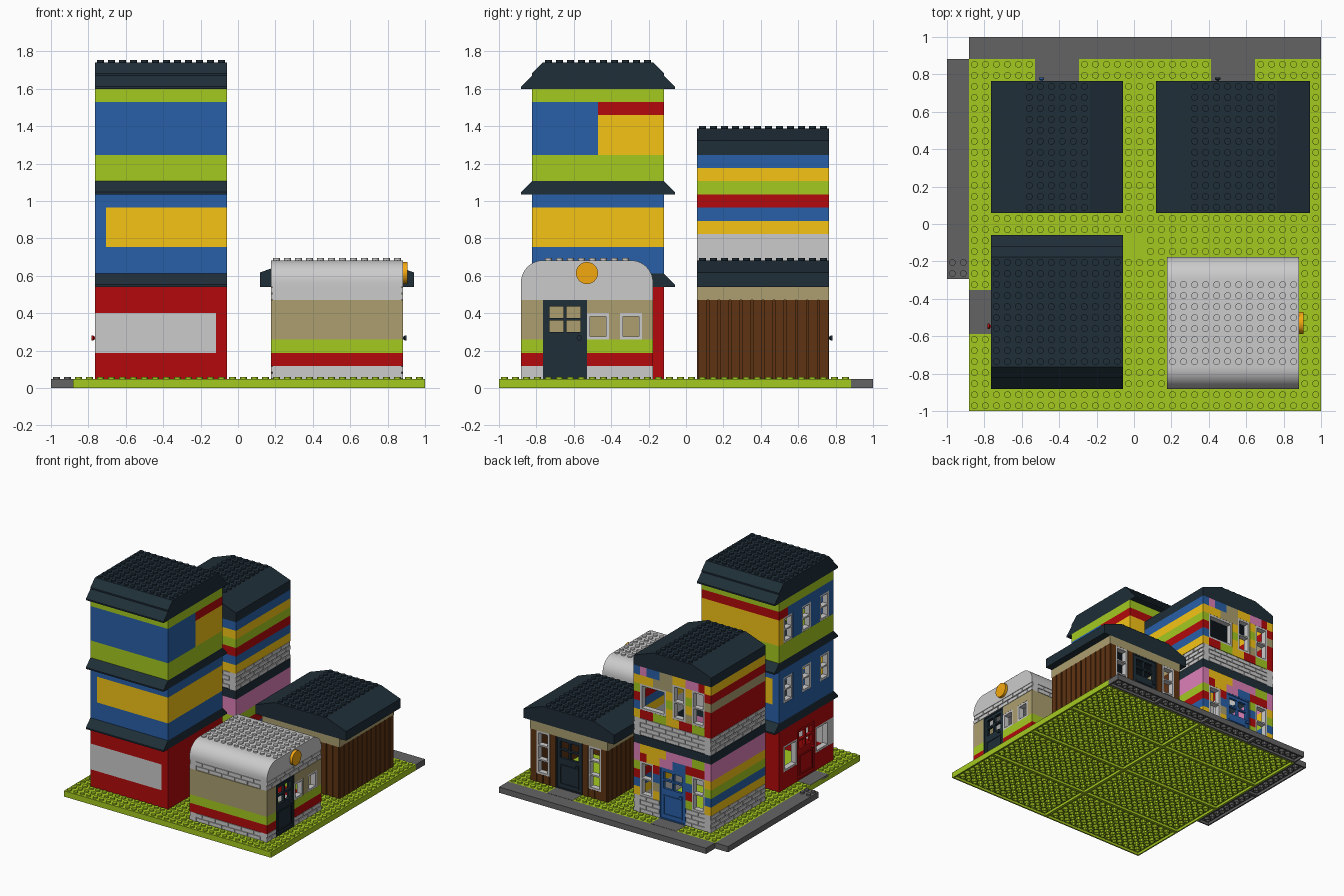
import bpy, bmesh, math, random

if "Cube" in bpy.data.objects:
    bpy.data.objects.remove(bpy.data.objects["Cube"])

random.seed(4)
S = 1 / 17            # one stud pitch in units; everything below is in studs
B = 1.2               # brick height
Z = lambda k: 0.8 + B * k   # height of brick row k above the base
HEX = dict(red='B40A0C', lime='A5CA20', yellow='F5C415', blue='2860A8', dark='1F2E38', grey='BEBEBE',
           road='646464', tan='AC9F70', brown='5F3412', pink='DE80B8', orange='F5A80F', brick='BEBEBE')
parts = {}


def add(key, verts, faces):
    v, f = parts.setdefault(key, ([], []))
    n = len(v)
    v.extend(verts)
    f.extend([[i + n for i in q] for q in faces])


def box(key, x0, x1, y0, y1, z0, z1):
    add(key, [(x, y, z) for x in (x0, x1) for y in (y0, y1) for z in (z0, z1)],
        [(0, 1, 3, 2), (4, 6, 7, 5), (0, 4, 5, 1), (2, 3, 7, 6), (0, 2, 6, 4), (1, 5, 7, 3)])


def lathe(key, c, prof, n, cap=False, face='z+'):
    sg = 1 if face[1] == '+' else -1
    vs = []
    for r, h in prof:
        for i in range(n):
            a, b = r * math.cos(math.tau * i / n), r * math.sin(math.tau * i / n)
            d = {'x': (h * sg, a, b), 'y': (a, h * sg, b), 'z': (a, b, h)}[face[0]]
            vs.append(tuple(p + q for p, q in zip(c, d)))
    fs = [(j * n + i, j * n + (i + 1) % n, (j + 1) * n + (i + 1) % n, (j + 1) * n + i)
          for j in range(len(prof) - 1) for i in range(n)]
    if cap:
        fs.append([(len(prof) - 1) * n + i for i in range(n)])
    add(key, vs, fs)


def prism(key, axis, a0, a1, prof):
    n = len(prof)
    vs = [(a, u, z) if axis == 'x' else (u, a, z) for a in (a0, a1) for u, z in prof]
    fs = [(i, (i + 1) % n, n + (i + 1) % n, n + i) for i in range(n)]
    add(key, vs, fs + [list(range(n)), list(range(n, 2 * n))])


def studs(key, x0, x1, y0, y1, z, skip=()):
    for i in range(x0, x1):
        for j in range(y0, y1):
            x, y = i + .5, j + .5
            if not any(a < x < b and c < y < d for a, b, c, d in skip):
                lathe(key, (x, y, z), [(.3, 0), (.3, .2)], 20, True)


def fbox(key, f, p, u0, u1, z0, z1, d0, d1):
    """Box on a wall face: u along the wall, d outward from plane p."""
    s = 1 if f[1] == '+' else -1
    a, b = sorted((p + s * d0, p + s * d1))
    if f[0] == 'x':
        box(key, a, b, u0, u1, z0, z1)
    else:
        box(key, u0, u1, a, b, z0, z1)


def block(name, f, p, a, b, k, c):
    key, z0, z1 = (name + '_' + c, c), Z(k), Z(k + 1)
    if c == 'brick':      # masonry: two staggered courses with recessed joints
        fbox(key, f, p, a, b, z0, z1, -1, -.12)
        for r in (0, 1):
            u = math.floor(a / 2) * 2 - r
            while u < b:
                l, h = max(u + .07, a), min(u + 1.93, b)
                if h - l > .1:
                    fbox(key, f, p, l, h, z0 + .6 * r + .06, z0 + .6 * r + .54, -.12, 0)
                u += 2
    elif c == 'brown':    # vertical planks
        fbox(key, f, p, a, b, z0, z1, -1, -.15)
        for i in range(round(b - a)):
            fbox(key, f, p, a + i + .07, a + i + .93, z0, z1, -.15, 0)
    else:
        fbox(key, f, p, a, b, z0, z1, -1, 0)


def wall(name, f, p, u0, u1, rows, holes=(), patches=()):
    for k, col in enumerate(rows):
        if not col:
            continue
        hs = [h for h in holes if h[2] <= k < h[3]]
        ps = [q for q in patches if q[2] <= k < q[3]]
        cuts = {u0, u1} | {e for q in hs + ps for e in q[:2]}
        if col == 'mix':
            cuts |= set(range(int(u0) + k % 2 + 1, int(u1), 2))
        cuts = sorted(c for c in cuts if u0 <= c <= u1)
        for a, b in zip(cuts, cuts[1:]):
            m = (a + b) / 2
            if any(h[0] < m < h[1] for h in hs):
                continue
            c = next((q[4] for q in ps if q[0] < m < q[1]), col)
            if c == 'mix':
                c = random.choice(['red', 'lime', 'yellow', 'blue', 'pink', 'tan'])
            block(name, f, p, a, b, k, c)


def grid(key, f, p, u0, u1, z0, z1, nu, nz, e, bar, d0, d1):
    """Border of width e with nu x nz open panes."""
    for i in range(nu + 1):
        w = e if i in (0, nu) else bar
        u = u0 if i == 0 else u1 - e if i == nu else u0 + (u1 - u0) * i / nu - bar / 2
        fbox(key, f, p, u, u + w, z0, z1, d0, d1)
    for i in range(nz + 1):
        w = e if i in (0, nz) else bar
        z = z0 if i == 0 else z1 - e if i == nz else z0 + (z1 - z0) * i / nz - bar / 2
        fbox(key, f, p, u0 + e, u1 - e, z, z + w, d0, d1)


def window(name, f, p, h, nu=1, nz=1):
    grid((name + '_window_frames', 'grey'), f, p, h[0], h[1], Z(h[2]), Z(h[3]), nu, nz, .28, .2, -.8, -.02)


def door(name, f, p, h, c, knob):
    key, (a, b), z0, z1 = (name + '_door', c), h[:2], Z(h[2]), Z(h[3])
    grid(key, f, p, a, b, z0, z1, 1, 1, .18, .1, -1, -.02)
    fbox(key, f, p, a + .18, b - .18, z0 + .18, z0 + 3.9, -.5, -.12)
    grid(key, f, p, a + .18, b - .18, z0 + 3.9, z1 - .18, 2, 2, .4, .25, -.5, -.12)
    grid(key, f, p, a + .5, b - .5, z0 + .6, z0 + 3.4, 1, 1, .2, .2, -.12, -.02)
    c3 = (p, knob, 4.55) if f[0] == 'x' else (knob, p, 4.55)
    lathe(key, c3, [(.12, -.2), (.12, .1), (.24, .12), (.24, .32)], 12, True, f)


def shell(name, color, x0, x1, y0, y1, px, py):
    """Plate with hollow underside, rims and tubes."""
    key, ku = (name, color), (name + '_underside', color)
    box(key, x0, x1, y0, y1, .35, .8)
    for x in range(x0, x1, px):
        for y in range(y0, y1, py):
            X, Y = min(x + px, x1), min(y + py, y1)
            for r in ((x, x + .2, y, Y), (X - .2, X, y, Y), (x, X, y, y + .2), (x, X, Y - .2, Y)):
                box(ku, *r, 0, .35)
            for i in range(x + 1, X):
                for j in range(y + 1, Y):
                    lathe(ku, (i, j, 0), [(.4, .35), (.4, 0), (.3, 0), (.3, .35)], 10)


# Ground: green base, pavement and door paths
paths = [(-9, -5, 13, 15), (7, 11, 13, 15), (-15, -13, -10, -6)]
plots = [(-13, -1, -14, -2), (-13, -1, 1, 13), (3, 15, 1, 13), (3, 15, -15, -3), (-1, 1, -3, -1)]
shell('green_base', 'lime', -15, 17, -17, 15, 16, 8)
studs(('green_base_studs', 'lime'), -15, 17, -17, 15, .8, paths + plots)
shell('back_pavement', 'road', -15, 17, 15, 17, 8, 2)
shell('side_pavement', 'road', -17, -15, -5, 15, 2, 10)
studs(('side_pavement_studs', 'road'), -17, -15, -5, -3, .8)
for q in paths:
    box(('door_paths', 'road'), *q, .5, .83)

# Tall tower, front left; shop side faces -x
lev = ['red'] * 7 + [None] + ['blue'] * 2 + ['yellow'] * 3 + ['blue', None] + ['lime'] * 2 + ['blue'] * 4 + ['lime']
side = [('blue' if c == 'yellow' else c) for c in lev]
rear = lev[:17] + ['yellow'] * 3 + ['red', 'lime']
shop = [(-13, -10, 2, 5), (-6, -3, 2, 5)]
ups = [(u, u + 2, k, k + 3) for k in (10, 17) for u in (-13, -9, -5)]
entry = (-10, -6, 0, 6)
wall('tower_wall', 'x-', -13, -14, -2, side, shop + ups + [entry],
     [(-14, -13, 2, 5, 'grey'), (-4, -2, 17, 20, 'yellow'), (-4, -2, 20, 21, 'red')])
wall('tower_wall', 'x+', -1, -14, -2, lev, (), [(-8, -2, 17, 20, 'yellow'), (-8, -2, 20, 21, 'red')])
wall('tower_wall', 'y-', -14, -12, -2, lev, (), [(-12, -2, 2, 5, 'grey')])
wall('tower_wall', 'y+', -2, -12, -2, rear)
for h in shop:
    window('tower', 'x-', -13, h)
for h in ups:
    window('tower', 'x-', -13, h, 1, 2)
door('tower', 'x-', -13, entry, 'red', -9.3)
for k in (7, 14):
    prism(('tower_ledges', 'dark'), 'x', -13, -1,
          [(-15, Z(k)), (-15, Z(k) + .2), (-14, Z(k + 1)), (-2, Z(k + 1)), (-1, Z(k) + .2), (-1, Z(k))])
z = Z(22)
prism(('tower_roof', 'dark'), 'x', -13, -1,
      [(-15, z), (-15, z + .2), (-14, z + 1.2), (-14, z + 1.4), (-13, z + 2.4),
       (-3, z + 2.4), (-2, z + 1.4), (-2, z + 1.2), (-1, z + .2), (-1, z)])
studs(('tower_roof_studs', 'dark'), -13, -1, -13, -3, Z(24))

# Patchwork house, back left; door faces +y
right = ['brick'] * 2 + ['yellow', 'blue', 'red', 'lime', 'pink', 'pink', 'dark'] + ['brick'] * 2 + \
        ['yellow', 'blue', 'red', 'lime', 'yellow', 'blue']
left = ['brick'] * 2 + ['yellow', 'blue', 'lime', 'yellow', 'pink', 'pink', 'dark'] + ['brick'] * 2 + \
       ['red', 'red', 'red', 'tan', 'red', 'yellow']
front = ['brick'] * 2 + ['mix'] * 6 + ['dark'] + ['brick'] * 2 + ['mix'] * 6
wins = [(-12, -10, 2, 6), (-4, -2, 2, 6), (-6, -2, 12, 15), (-9, -7, 12, 16), (-12, -10, 12, 16)]
entry = (-9, -5, 0, 6)
wall('patchwork_wall', 'x+', -1, 1, 13, right)
wall('patchwork_wall', 'x-', -13, 1, 13, left)
wall('patchwork_wall', 'y-', 1, -12, -2, right)
wall('patchwork_wall', 'y+', 13, -12, -2, front, wins + [entry])
for h in wins:
    window('patchwork', 'y+', 13, h, 1, 1 if h[1] - h[0] > 2 else 2)
door('patchwork', 'y+', 13, entry, 'blue', -8.4)


def low_roof(name, x0, x1, z):
    prism((name, 'dark'), 'y', 1, 13, [(x0, z), (x0, z + 1.3), (x0 + 3, z + 2.4),
                                       (x1 - 3, z + 2.4), (x1, z + 1.3), (x1, z)])
    studs((name + '_studs', 'dark'), x0 + 3, x1 - 3, 1, 13, z + 2.4)


low_roof('patchwork_roof', -13, -1, Z(17))

# Wooden cabin, back right; door faces +y
rows = ['brown'] * 6 + ['tan']
wins = [(4, 6, 1, 6), (12, 14, 1, 6)]
entry = (7, 11, 0, 6)
wall('cabin_wall', 'x+', 15, 1, 13, rows)
wall('cabin_wall', 'x-', 3, 1, 13, rows)
wall('cabin_wall', 'y-', 1, 4, 14, rows)
wall('cabin_wall', 'y+', 13, 4, 14, rows, wins + [entry])
for h in wins:
    window('cabin', 'y+', 13, h, 1, 3)
door('cabin', 'y+', 13, entry, 'dark', 7.6)
low_roof('cabin_roof', 2, 16, Z(7))

# Round-roofed kiosk, front right; door faces +x
rows = ['brick', 'red', 'lime', 'tan', 'tan', 'tan', 'brick']
wins = [(-9, -7, 3, 5), (-6, -4, 3, 5)]
entry = (-13, -9, 0, 6)
wall('kiosk_wall', 'x+', 15, -15, -3, rows, wins + [entry])
wall('kiosk_wall', 'x-', 3, -15, -3, rows)
wall('kiosk_wall', 'y-', -15, 4, 14, rows)
wall('kiosk_wall', 'y+', -3, 4, 14, rows)
for h in wins:
    window('kiosk', 'x+', 15, h)
door('kiosk', 'x+', 15, entry, 'dark', -9.7)
arc = [(2 * math.cos(t), 2 * math.sin(t)) for t in [math.pi / 20 * i for i in range(11)]]
z = Z(7)
prism(('kiosk_roof', 'grey'), 'x', 3, 15, [(-3, z)] + [(-5 + a, z + .4 + b) for a, b in arc] +
      [(-13 - a, z + .4 + b) for a, b in arc[::-1]] + [(-15, z)])
studs(('kiosk_roof_studs', 'grey'), 3, 15, -13, -5, z + 2.4)
lathe(('kiosk_round_sign', 'orange'), (15, -9, 10.45), [(1, 0), (1, .4)], 32, True, 'x+')

# Turn the collected parts into objects
mats = {}
lin = lambda c: ((c + .055) / 1.055) ** 2.4 if c > .04 else c / 12.92
for (name, color), (vs, fs) in parts.items():
    me = bpy.data.meshes.new(name)
    me.from_pydata([(x * S, y * S, z * S) for x, y, z in vs], [], fs)
    bm = bmesh.new()
    bm.from_mesh(me)
    bmesh.ops.recalc_face_normals(bm, faces=bm.faces)
    bm.to_mesh(me)
    bm.free()
    me.polygons.foreach_set('use_smooth', [True] * len(me.polygons))
    me.set_sharp_from_angle(angle=math.radians(19.5))
    if color not in mats:
        mats[color] = bpy.data.materials.new(color)
        mats[color].diffuse_color = [lin(int(HEX[color][i:i + 2], 16) / 255) for i in (0, 2, 4)] + [1]
    me.materials.append(mats[color])
    bpy.context.collection.objects.link(bpy.data.objects.new(name, me))

for m in bpy.data.materials:
    if m.users and not m.is_grease_pencil:
        m.use_nodes = True
        m.node_tree.nodes["Principled BSDF"].inputs["Base Color"].default_value = m.diffuse_color
